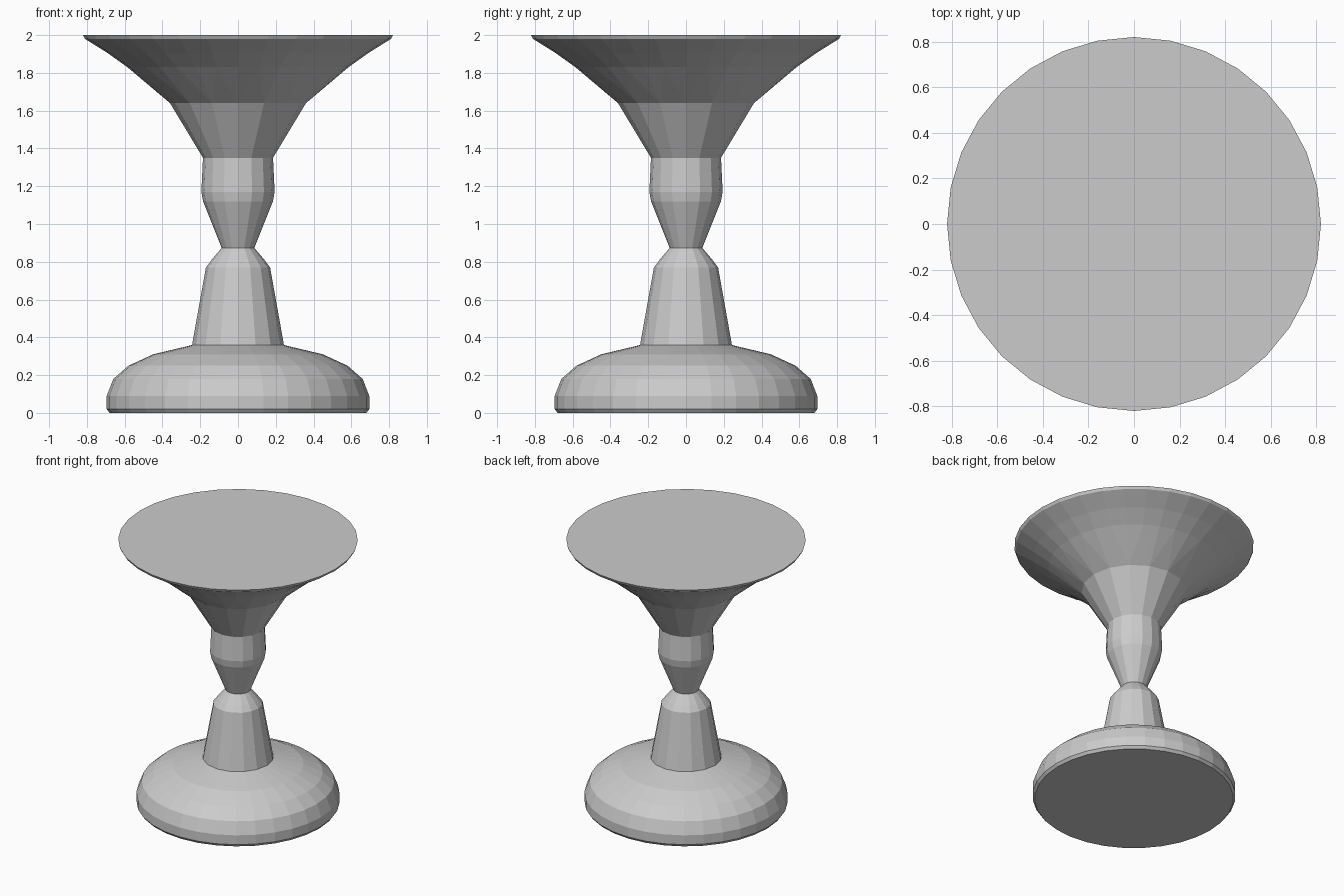
import bpy, bmesh
from math import cos, sin, tau

cube = bpy.data.objects.get("Cube")
if cube:
    bpy.data.objects.remove(cube, do_unlink=True)

GREY = (0.6, 0.6, 0.6, 1)
stone = bpy.data.materials.new("plain grey")
stone.use_nodes = True
stone.diffuse_color = GREY
stone.node_tree.nodes["Principled BSDF"].inputs["Base Color"].default_value = GREY


def circle(radius, z, sides):
    return [(radius * cos(tau * i / sides), radius * sin(tau * i / sides), z)
            for i in range(sides)]


def at_height(points, z):
    return [(x, y, z) for x, y in points]


def loft(name, rings):
    """Skin a stack of rings, bottom to top, and close both ends."""
    bm = bmesh.new()
    loops = []
    for ring in rings:
        verts = [bm.verts.new(p) for p in ring]
        loops.append([bm.edges.new((v, verts[i - 1])) for i, v in enumerate(verts)])
    for lower, upper in zip(loops, loops[1:]):
        bmesh.ops.bridge_loops(bm, edges=lower + upper)
    for end in (loops[0], loops[-1]):
        bmesh.ops.contextual_create(bm, geom=end)
    bmesh.ops.recalc_face_normals(bm, faces=bm.faces)
    mesh = bpy.data.meshes.new(name)
    bm.to_mesh(mesh)
    bm.free()
    mesh.materials.append(stone)
    obj = bpy.data.objects.new(name, mesh)
    bpy.context.collection.objects.link(obj)
    return obj


# Rounded foot
foot_profile = [(0.68, 0), (0.695, 0.02), (0.695, 0.09), (0.66, 0.18), (0.58, 0.25),
                (0.45, 0.31), (0.24, 0.36)]
loft("foot", [circle(r, z, 32) for r, z in foot_profile])

# Tapered lower stem and the bulb above the waist
loft("lower_stem", [circle(r, z, 16) for r, z in
                    [(0.245, 0.35), (0.17, 0.77), (0.14, 0.81), (0.085, 0.875)]])
loft("stem_bulb", [circle(r, z, 16) for r, z in
                   [(0.085, 0.87), (0.185, 1.12), (0.194, 1.17), (0.185, 1.36)]])

# Flared bowl with a flat rim and a rough faceted hollow
mouth = [(0.5, 0), (0.4, 0.31), (0, 0.5), (-0.32, 0.4), (-0.5, 0), (-0.11, -0.5), (0.23, -0.45)]
ledge = [(0.34, -0.03), (0.2, 0.29), (0, 0.35), (-0.32, 0.16), (-0.35, 0), (-0.11, -0.34),
         (0.23, -0.26)]
bowl_profile = [(0.185, 1.35, 16), (0.36, 1.64, 16), (0.585, 1.83, 32), (0.69, 1.905, 32),
                (0.81, 1.98, 32), (0.82, 2, 32)]
loft("bowl", [circle(*ring) for ring in bowl_profile]
     + [at_height(mouth, 2), at_height(ledge, 1.83),
        circle(0.25, 1.7, 4), circle(0.07, 1.35, 4)])
